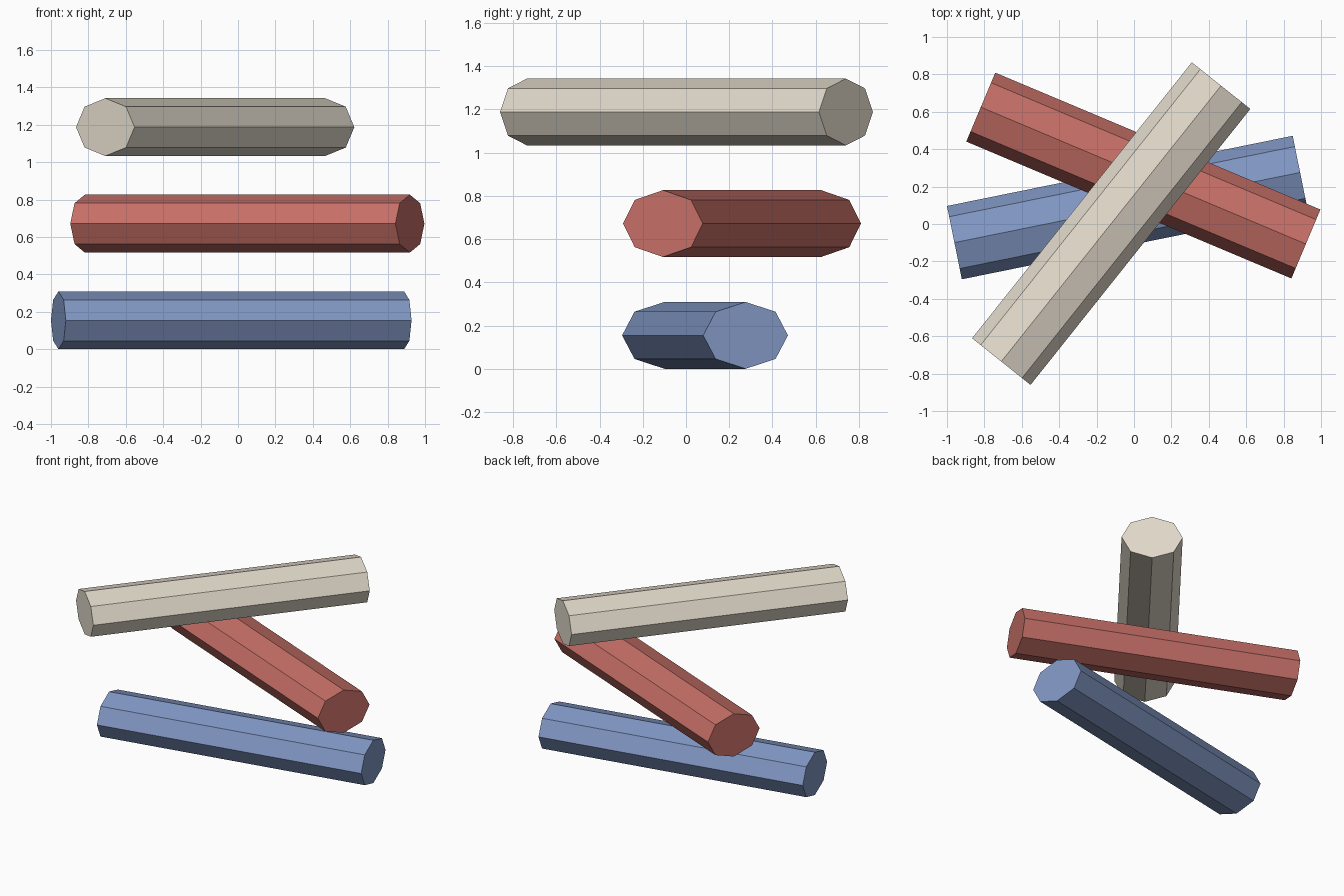
import bpy
import math

cube = bpy.data.objects.get("Cube")
if cube:
    bpy.data.objects.remove(cube, do_unlink=True)

LENGTH = 1.886
HALF_WIDTH = 0.2
HALF_HEIGHT = 0.1545


def make_material(name, rgb):
    mat = bpy.data.materials.new(name)
    mat.use_nodes = True
    colour = (*rgb, 1.0)
    mat.diffuse_color = colour
    mat.node_tree.nodes["Principled BSDF"].inputs["Base Color"].default_value = colour
    return mat


def make_bar(name, centre, angle, mat):
    """Flattened eight-sided bar lying level, turned about z."""
    bpy.ops.mesh.primitive_cylinder_add(vertices=8, radius=1, depth=1)
    bar = bpy.context.object
    bar.name = name
    for v in bar.data.vertices:
        x, y, z = v.co
        v.co = (z * LENGTH, x * HALF_WIDTH, y * HALF_HEIGHT)
    bar.location = centre
    bar.rotation_euler.z = math.radians(angle)
    bar.data.materials.append(mat)
    bpy.ops.object.shade_flat()
    return bar


# Three stacked bars, from bottom to top
make_bar("lower_bar", (-0.036, 0.088, 0.155), 11.47,
         make_material("soft blue", (0.22, 0.31, 0.55)))
make_bar("middle_bar", (0.05, 0.259, 0.672), -22.83,
         make_material("brick red", (0.57, 0.16, 0.135)))
make_bar("upper_bar", (-0.122, 0.002, 1.188), 51.46,
         make_material("warm ivory", (0.75, 0.69, 0.59)))
